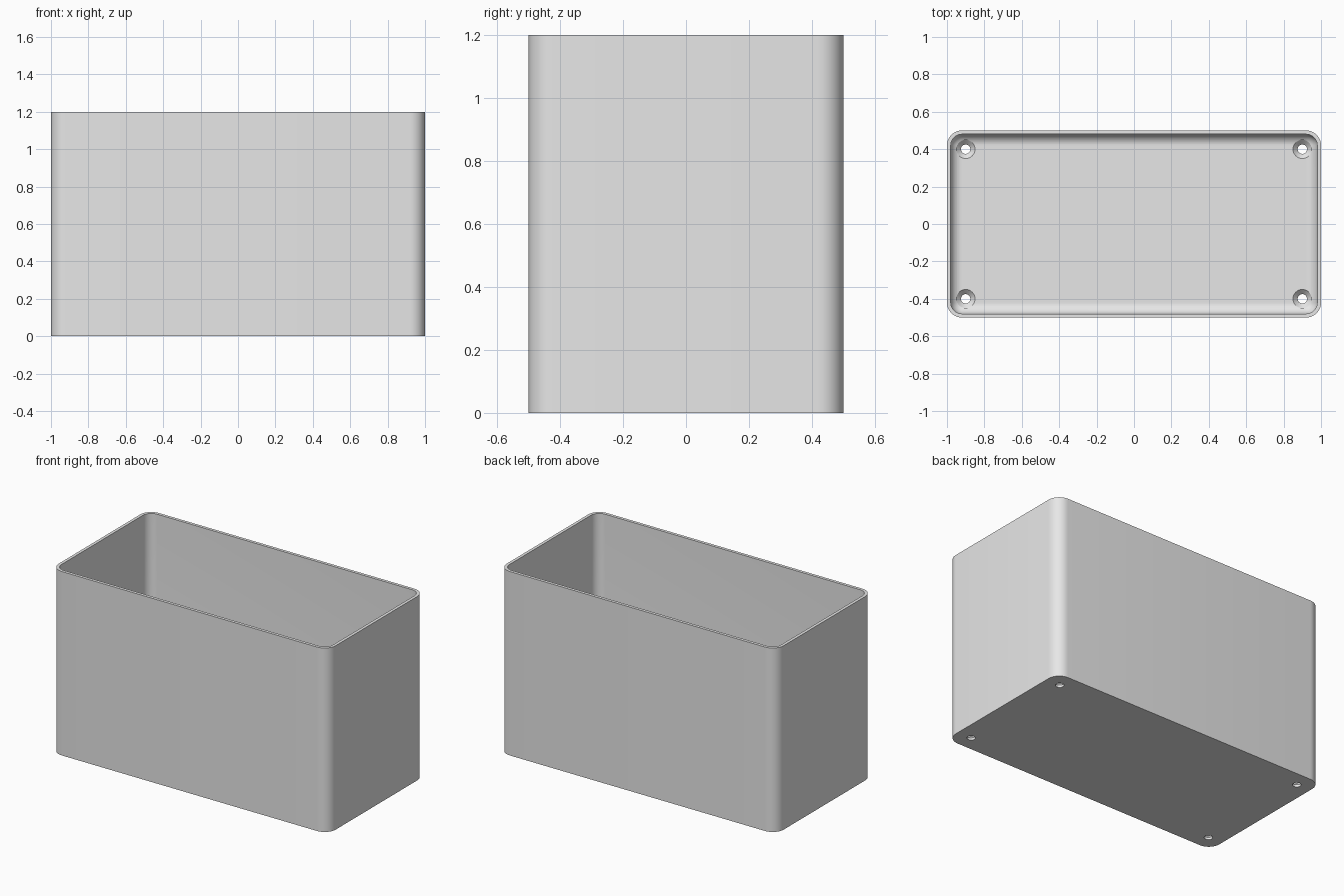
import bpy, bmesh
from math import sin, cos, pi

cube = bpy.data.objects.get("Cube")
if cube:
    bpy.data.objects.remove(cube, do_unlink=True)

LENGTH, WIDTH, HEIGHT = 2.0, 1.0, 1.2
WALL, FLOOR = 0.02, 0.04
CORNER = 0.08
FILLET = CORNER - WALL
STEPS = 10

grey = bpy.data.materials.new("light grey")
grey.use_nodes = True
grey.diffuse_color = (0.8, 0.8, 0.8, 1)
grey.node_tree.nodes["Principled BSDF"].inputs["Base Color"].default_value = (0.8, 0.8, 0.8, 1)


def rounded_ring(inset, z):
    """Rounded rectangle, shrunk inward by inset."""
    r = max(CORNER - inset, 0)
    cx, cy = LENGTH / 2 - CORNER, WIDTH / 2 - CORNER
    points = []
    for q, (sx, sy) in enumerate([(1, 1), (-1, 1), (-1, -1), (1, -1)]):
        for i in range(STEPS + 1):
            a = (q + i / STEPS) * pi / 2
            points.append((sx * cx + r * cos(a), sy * cy + r * sin(a), z))
    return points


def circle_ring(x, y, r, z, sides=32):
    return [(x + r * cos(2 * pi * i / sides), y + r * sin(2 * pi * i / sides), z)
            for i in range(sides)]


def loft(bm, rings):
    """Closed solid through a stack of rings, capped at both ends."""
    loops = [[bm.verts.new(p) for p in ring] for ring in rings]
    for a, b in zip(loops, loops[1:]):
        for i in range(len(a)):
            j = (i + 1) % len(a)
            bm.faces.new((a[i], a[j], b[j], b[i]))
    bm.faces.new(loops[0][::-1])
    bm.faces.new(loops[-1])


def finish(bm, name):
    bmesh.ops.remove_doubles(bm, verts=bm.verts[:], dist=0.0001)
    bmesh.ops.recalc_face_normals(bm, faces=bm.faces[:])
    mesh = bpy.data.meshes.new(name)
    bm.to_mesh(mesh)
    bm.free()
    obj = bpy.data.objects.new(name, mesh)
    bpy.context.collection.objects.link(obj)
    mesh.materials.append(grey)
    return obj


# Open box: outer wall, rim, inner wall, then the rounded inner floor edge
rings = [rounded_ring(0, 0), rounded_ring(0, HEIGHT), rounded_ring(WALL, HEIGHT)]
for i in range(STEPS + 1):
    a = i / STEPS * pi / 2
    rings.append(rounded_ring(WALL + FILLET * (1 - cos(a)), FLOOR + FILLET * (1 - sin(a))))
bm = bmesh.new()
loft(bm, rings)
box = finish(bm, "open_box")

# Countersunk screw holes in the four floor corners
bm = bmesh.new()
for x in (-0.9, 0.9):
    for y in (-0.4, 0.4):
        profile = [(0.025, -0.05), (0.025, FLOOR - 0.025), (0.05, FLOOR), (0.05, 0.15)]
        loft(bm, [circle_ring(x, y, r, z) for r, z in profile])
cutter = finish(bm, "screw_hole_cutter")
cutter.hide_render = True

cut = box.modifiers.new("screw_holes", "BOOLEAN")
cut.operation = "DIFFERENCE"
cut.solver = "EXACT"
cut.object = cutter

bpy.ops.object.select_all(action="DESELECT")
box.select_set(True)
bpy.context.view_layer.objects.active = box
bpy.ops.object.modifier_apply(modifier=cut.name)
bpy.data.objects.remove(cutter, do_unlink=True)
bpy.ops.object.shade_smooth_by_angle(angle=pi / 6)
